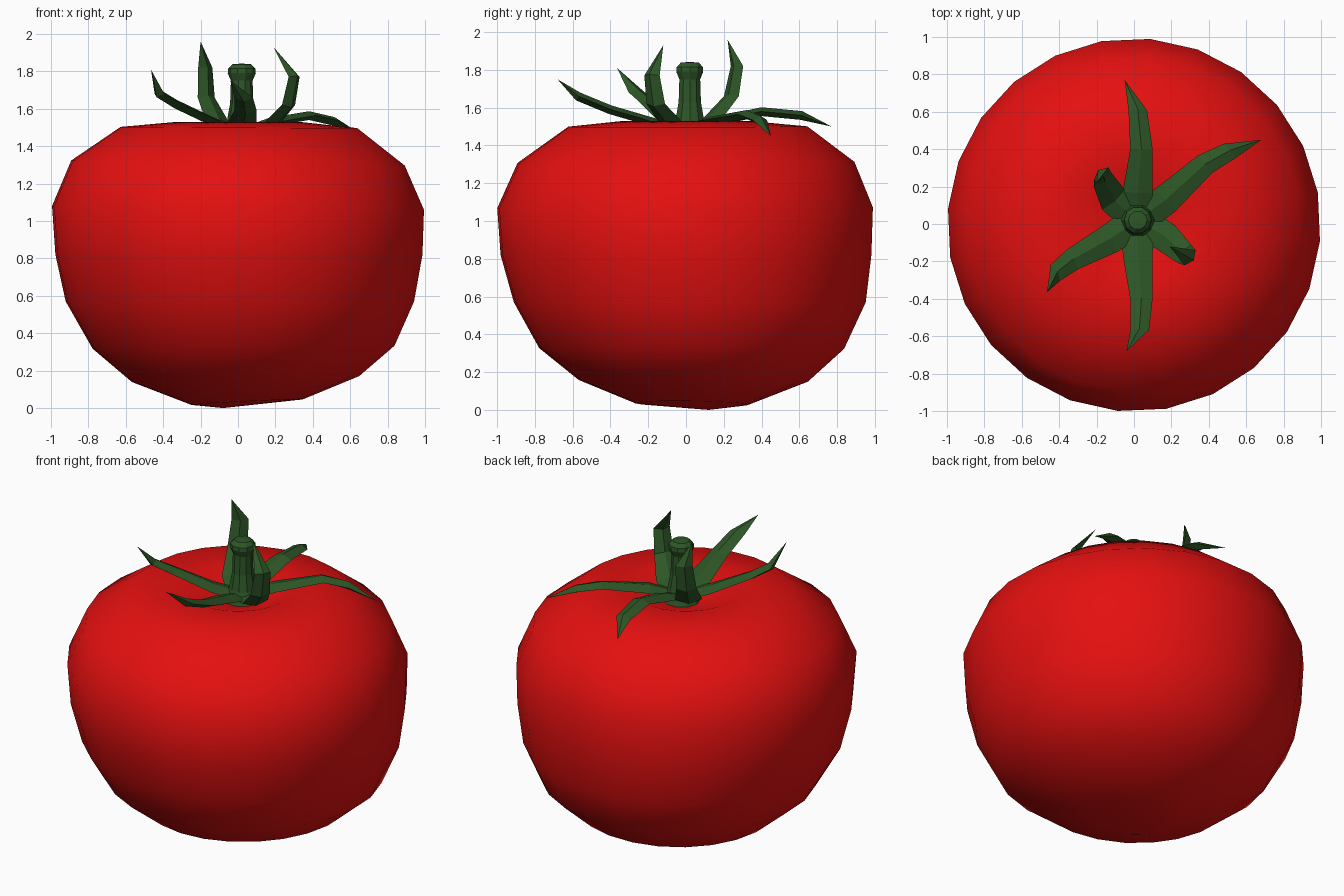
import bpy, bmesh, math
from mathutils import Vector

if "Cube" in bpy.data.objects:
    bpy.data.objects.remove(bpy.data.objects["Cube"])


def material(name, rgb):
    m = bpy.data.materials.new(name)
    m.diffuse_color = (*rgb, 1)
    m.use_nodes = True
    m.node_tree.nodes["Principled BSDF"].inputs["Base Color"].default_value = m.diffuse_color
    return m


RED = material("tomato red", (0.78, 0.005, 0.005))
GREEN = material("leaf green", (0.027, 0.095, 0.02))


def finish(bm, name, mat, smooth):
    bmesh.ops.recalc_face_normals(bm, faces=bm.faces)
    for f in bm.faces:
        f.smooth = smooth
    me = bpy.data.meshes.new(name)
    bm.to_mesh(me)
    bm.free()
    me.materials.append(mat)
    ob = bpy.data.objects.new(name, me)
    bpy.context.collection.objects.link(ob)
    return ob


def loft(bm, rings, start, end):
    """Bridge rings of points and close both ends to a point."""
    rows = [[bm.verts.new(p) for p in r] for r in rings]
    n = len(rows[0])
    for a, b in zip(rows, rows[1:]):
        for i in range(n):
            j = (i + 1) % n
            bm.faces.new((a[i], a[j], b[j], b[i]))
    for row, tip in ((rows[0], start), (rows[-1], end)):
        v = bm.verts.new(tip)
        for i in range(n):
            bm.faces.new((row[i], row[(i + 1) % n], v))


def circle(cx, cy, r, z, n, offset=0.0, tilt=0.0):
    pts = []
    for i in range(n):
        a = offset + math.tau * i / n
        x, y = r * math.cos(a), r * math.sin(a)
        pts.append((cx + x, cy + y, z + tilt * (x - 0.3 * y)))
    return pts


# fruit: slightly lopsided lathe with a dimple on top (radius, z, shift x, shift y, tilt)
profile = [(0.30, 0.032, 0.05, 0.03, 0.05), (0.61, 0.155, 0.04, 0.04, 0.025),
           (0.81, 0.325, 0.03, 0.03, 0.01), (0.935, 0.57, 0.01, 0.02, 0),
           (0.985, 0.82, 0.005, 0, 0), (0.998, 1.07, 0, -0.005, -0.01),
           (0.895, 1.31, 0, 0, -0.015), (0.635, 1.50, 0.005, 0.01, -0.005),
           (0.33, 1.53, 0, 0, 0), (0.14, 1.46, 0.01, 0.01, 0)]
bm = bmesh.new()
loft(bm, [circle(cx, cy, r, z, 24, math.radians(10), t) for r, z, cx, cy, t in profile],
     (-0.08, 0.12, 0), (0.02, 0.02, 1.43))
finish(bm, "fruit", RED, True)

# stem: waisted stalk with a rounded cap
bm = bmesh.new()
loft(bm, [circle(0.02, 0.02, r, z, 10) for r, z in
          [(0.11, 1.45), (0.08, 1.53), (0.062, 1.63), (0.058, 1.75),
           (0.075, 1.79), (0.073, 1.815), (0.05, 1.838)]],
     (0.02, 0.02, 1.44), (0.02, 0.02, 1.842))
finish(bm, "stem", GREEN, False)

# sepals: centre-line points, last one is the tip
sepals = [
    [(0.02, 0.17, 1.53), (0.04, 0.40, 1.58), (0.02, 0.61, 1.56), (-0.05, 0.77, 1.50)],
    [(0.17, 0.13, 1.53), (0.38, 0.32, 1.565), (0.51, 0.39, 1.535), (0.68, 0.45, 1.45)],
    [(0.17, -0.07, 1.51), (0.27, -0.16, 1.62), (0.30, -0.18, 1.77), (0.19, -0.12, 1.93)],
    [(0.02, -0.16, 1.52), (0.04, -0.40, 1.59), (0.03, -0.57, 1.66), (-0.04, -0.68, 1.75)],
    [(-0.13, -0.08, 1.53), (-0.33, -0.19, 1.625), (-0.42, -0.26, 1.68), (-0.465, -0.365, 1.81)],
    [(-0.11, 0.13, 1.53), (-0.17, 0.24, 1.66), (-0.175, 0.27, 1.82), (-0.20, 0.22, 1.96)],
]
half_widths = [0.085, 0.08, 0.06, 0.05]
hub = Vector((0.02, 0.02, 1.475))
for k, pts in enumerate(sepals):
    path = [hub] + [Vector(p) for p in pts]
    out = path[2] - hub
    side = Vector((-out.y, out.x, 0)).normalized()
    rings = []
    for i, w in enumerate(half_widths):
        t = (path[i + 1] - path[max(i - 1, 0)]).normalized()
        up = t.cross(side).normalized()
        p = path[i]
        rings.append([p - side * w, p + up * 0.022, p + side * w, p - up * 0.025])
    bm = bmesh.new()
    loft(bm, rings, hub - Vector((0, 0, 0.01)), path[-1])
    finish(bm, f"sepal_{k + 1}", GREEN, False)
